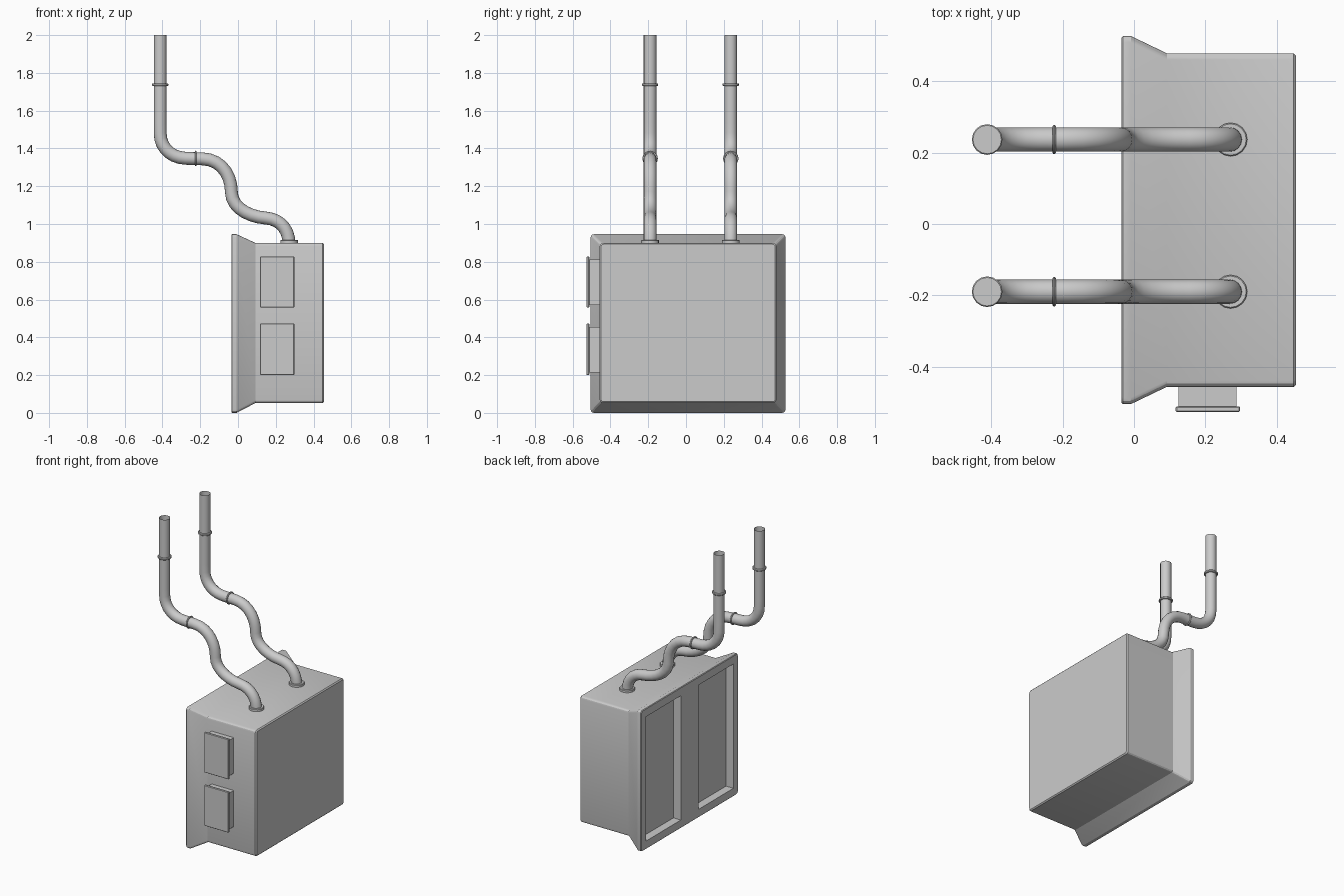
import bpy, bmesh, math
from mathutils import Vector

if "Cube" in bpy.data.objects:
    bpy.data.objects.remove(bpy.data.objects["Cube"])


def select(ob):
    bpy.ops.object.select_all(action='DESELECT')
    ob.select_set(True)
    bpy.context.view_layer.objects.active = ob


def smooth(ob, angle=35):
    select(ob)
    bpy.ops.object.shade_smooth_by_angle(angle=math.radians(angle))


def box(name, x, y, z, bevel=0.0):
    bpy.ops.mesh.primitive_cube_add(size=1, location=(sum(x) / 2, sum(y) / 2, sum(z) / 2))
    ob = bpy.context.object
    ob.name = name
    ob.scale = (x[1] - x[0], y[1] - y[0], z[1] - z[0])
    bpy.ops.object.transform_apply(location=False, rotation=False, scale=True)
    if bevel:
        m = ob.modifiers.new("edge", 'BEVEL')
        m.width, m.segments = bevel, 1
    return ob


def rounded_rect(x, y0, y1, z0, z1, r, n=3):
    pts = []
    corners = [(y1 - r, z1 - r), (y0 + r, z1 - r), (y0 + r, z0 + r), (y1 - r, z0 + r)]
    for k, (cy, cz) in enumerate(corners):
        for i in range(n + 1):
            a = (k + i / n) * math.pi / 2
            pts.append((x, cy + r * math.cos(a), cz + r * math.sin(a)))
    return pts


# Housing: rounded rectangle lofted along x, flaring to the back flange
sections = [
    (-0.035, -0.501, 0.523, 0.004, 0.942, 0.018),
    (-0.031, -0.505, 0.527, 0.0, 0.946, 0.018),
    (-0.008, -0.505, 0.527, 0.0, 0.946, 0.018),
    (0.092, -0.457, 0.479, 0.052, 0.900, 0.018),
    (0.448, -0.457, 0.479, 0.052, 0.900, 0.018),
    (0.455, -0.450, 0.472, 0.059, 0.893, 0.014),
]
bm = bmesh.new()
rings = [[bm.verts.new(p) for p in rounded_rect(*s)] for s in sections]
for a, b in zip(rings, rings[1:]):
    for i in range(len(a)):
        j = (i + 1) % len(a)
        bm.faces.new((a[i], a[j], b[j], b[i]))
bm.faces.new(rings[0])
bm.faces.new(rings[-1])
bmesh.ops.recalc_face_normals(bm, faces=bm.faces[:])
mesh = bpy.data.meshes.new("housing")
bm.to_mesh(mesh)
bm.free()
housing = bpy.data.objects.new("housing", mesh)
bpy.context.collection.objects.link(housing)

# Two tall recesses in the back face
for y in ((0.105, 0.475), (-0.453, -0.083)):
    cutter = box("recess_cutter", (-0.2, 0.02), y, (0.055, 0.89))
    m = housing.modifiers.new("recess", 'BOOLEAN')
    m.operation, m.solver, m.object = 'DIFFERENCE', 'EXACT', cutter
    select(housing)
    bpy.ops.object.modifier_apply(modifier=m.name)
    bpy.data.objects.remove(cutter)
smooth(housing, 25)

# Side hatches: neck and lid
for label, z0, z1 in (("lower", 0.20, 0.473), ("upper", 0.558, 0.828)):
    box(label + "_hatch_neck", (0.125, 0.288), (-0.512, -0.44), (z0 + 0.013, z1 - 0.017))
    box(label + "_hatch_lid", (0.117, 0.298), (-0.527, -0.512), (z0, z1), 0.003)


def collar(name, loc, radius, depth, along_x=False):
    bpy.ops.mesh.primitive_cylinder_add(vertices=16, radius=radius, depth=depth, location=loc,
                                        rotation=(0, math.pi / 2 if along_x else 0, 0))
    ob = bpy.context.object
    ob.name = name
    m = ob.modifiers.new("edge", 'BEVEL')
    m.width, m.segments = 0.003, 1
    smooth(ob)


# Pipe path: (x, z), (direction x, z), handle before, handle after
path = [
    ((0.271, 0.89), (0, 1), 0.03, 0.085),
    ((0.15, 1.031), (-1, 0.08), 0.07, 0.10),
    ((-0.035, 1.17), (0, 1), 0.08, 0.09),
    ((-0.19, 1.345), (-1, 0.02), 0.10, 0.03),
    ((-0.28, 1.348), (-1, 0.05), 0.03, 0.075),
    ((-0.412, 1.48), (0, 1), 0.075, 0.1),
    ((-0.412, 2.0), (0, 1), 0.1, 0.1),
]

for side, y in (("front", -0.19), ("rear", 0.237)):
    # Open-ended pipe
    cu = bpy.data.curves.new(side + "_pipe", 'CURVE')
    cu.dimensions = '3D'
    cu.bevel_depth, cu.bevel_resolution, cu.resolution_u = 0.034, 6, 7
    sp = cu.splines.new('BEZIER')
    sp.bezier_points.add(len(path) - 1)
    for bp, ((px, pz), (dx, dz), h0, h1) in zip(sp.bezier_points, path):
        p, d = Vector((px, y, pz)), Vector((dx, 0, dz)).normalized()
        bp.handle_left_type = bp.handle_right_type = 'FREE'
        bp.co, bp.handle_left, bp.handle_right = p, p - d * h0, p + d * h1
    pipe = bpy.data.objects.new(side + "_pipe", cu)
    bpy.context.collection.objects.link(pipe)
    select(pipe)
    bpy.ops.object.convert(target='MESH')
    smooth(bpy.context.object, 50)
    # Base flange and joint rings
    collar(side + "_pipe_base", (0.271, y, 0.906), 0.047, 0.02)
    collar(side + "_pipe_mid_ring", (-0.224, y, 1.347), 0.041, 0.009, True)
    collar(side + "_pipe_top_ring", (-0.412, y, 1.738), 0.043, 0.014)
